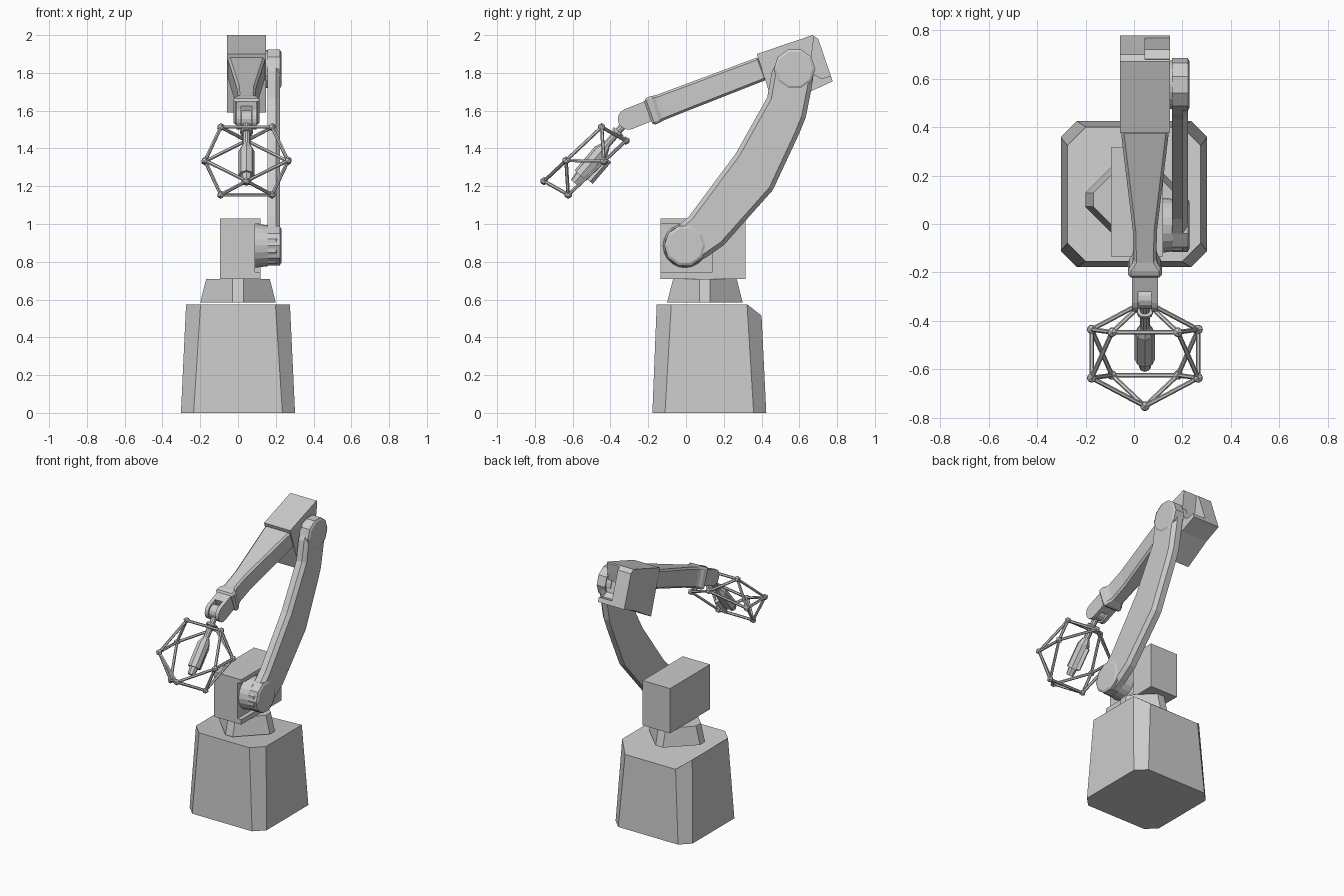
import bpy, bmesh, math
from mathutils import Vector

if "Cube" in bpy.data.objects:
    bpy.data.objects.remove(bpy.data.objects["Cube"])

grey = bpy.data.materials.new("light grey")
grey.diffuse_color = (0.6, 0.6, 0.6, 1)
grey.use_nodes = True
grey.node_tree.nodes["Principled BSDF"].inputs["Base Color"].default_value = grey.diffuse_color
CX = 0.045  # centre line of the forearm and tool


def finish(name, bm):
    bmesh.ops.recalc_face_normals(bm, faces=bm.faces)
    me = bpy.data.meshes.new(name)
    bm.to_mesh(me)
    bm.free()
    me.materials.append(grey)
    ob = bpy.data.objects.new(name, me)
    bpy.context.collection.objects.link(ob)
    return ob


def loft(name, rings, rim=None):
    """Skin a list of equal-length rings and cap both ends; rim chamfers the +x cap."""
    bm = bmesh.new()
    vs = [[bm.verts.new(p) for p in r] for r in rings]
    n = len(vs[0])
    for a, b in zip(vs, vs[1:]):
        for i in range(n):
            bm.faces.new((a[i], a[(i + 1) % n], b[(i + 1) % n], b[i]))
    bm.faces.new(vs[0])
    cap = bm.faces.new(vs[-1])
    if rim:
        bmesh.ops.recalc_face_normals(bm, faces=bm.faces)
        bmesh.ops.inset_region(bm, faces=[cap], thickness=rim, depth=rim)
    return finish(name, bm)


def prism(name, profile, x0, x1, rim=None):
    """Extrude a (y, z) profile along x."""
    return loft(name, [[(x, y, z) for y, z in profile] for x in (x0, x1)], rim)


def box(name, x0, x1, y0, y1, z0, z1):
    return prism(name, [(y0, z0), (y1, z0), (y1, z1), (y0, z1)], x0, x1)


def tube(name, p, q, r, sides=6, r2=None):
    p, q = Vector(p), Vector(q)
    rot = (q - p).to_track_quat('Z', 'Y')
    rings = []
    for c, rad in ((p, r), (q, r if r2 is None else r2)):
        rings.append([c + rot @ Vector((rad * math.cos(2 * math.pi * i / sides),
                                        rad * math.sin(2 * math.pi * i / sides), 0))
                      for i in range(sides)])
    return loft(name, rings)


def cut(ob, cutter):
    m = ob.modifiers.new("cut", 'BOOLEAN')
    m.operation, m.object, m.solver = 'DIFFERENCE', cutter, 'EXACT'
    cutter.hide_render = True
    cutter.hide_viewport = True


def octagon(hx, y0, y1, c, z, z_back=None):
    """Rectangle with chamfered corners; the back edge may sit lower."""
    zb = z if z_back is None else z_back
    return [(-hx + c, y0, z), (hx - c, y0, z), (hx, y0 + c, z), (hx, y1 - c, z),
            (hx - c, y1, zb), (-hx + c, y1, zb), (-hx, y1 - c, z), (-hx, y0 + c, z)]


# Pedestal with sloping back edge
loft("pedestal", [octagon(0.302, -0.178, 0.425, 0.067, 0),
                  octagon(0.275, -0.155, 0.4, 0.077, 0.575, 0.515)])


# Turntable collar: a diamond with blunt corners
def diamond(r, z, b=0.028):
    return [(x, 0.1 + y, z) for x, y in ((r, -b), (r, b), (b, r), (-b, r),
                                         (-r, b), (-r, -b), (-b, -r), (b, -r))]


loft("turntable", [diamond(0.2, 0.585), diamond(0.168, 0.71)])

# Shoulder block with a side recess
block = box("shoulder_block", -0.095, 0.12, -0.135, 0.315, 0.71, 1.028)
cut(block, box("shoulder_cutter", 0.09, 0.2, -0.3, 0.14, 0.745, 1.0))

# Lower arm
SH, EL = (-0.005, 0.885), (0.575, 1.82)
prism("lower_arm", [(-0.11, 0.92), (-0.11, 0.85), (-0.06, 0.79), (0.03, 0.78), (0.11, 0.825),
                    (0.2, 0.888), (0.46, 1.18), (0.6, 1.48), (0.634, 1.564), (0.665, 1.72),
                    (0.68, 1.82), (0.645, 1.89), (0.575, 1.92), (0.5, 1.89), (0.455, 1.81),
                    (0.43, 1.67), (0.264, 1.374), (0.02, 1.046)], 0.157, 0.2, 0.023)

# Joint hubs and caps
tube("shoulder_hub", (0.08, *SH), (0.16, *SH), 0.118, 20, 0.108)
tube("elbow_hub", (0.12, *EL), (0.16, *EL), 0.1, 20)
for part, c in (("shoulder", SH), ("elbow", EL)):
    tube(part + "_ring", (0.157, *c), (0.222, *c), 0.11, 10)
    tube(part + "_cap", (0.222, *c), (0.229, *c), 0.108, 10, 0.095)

# Elbow housing with a notch behind the joint
housing = prism("elbow_housing", [(0.375, 1.9), (0.67, 2.0), (0.7, 1.98), (0.777, 1.755),
                                  (0.655, 1.7), (0.475, 1.59), (0.417, 1.77)],
                CX - 0.103, CX + 0.103)
cut(housing, prism("housing_cutter", [(0.69, 2.1), (0.67, 1.93), (0.66, 1.86), (0.68, 1.79),
                                      (0.72, 1.77), (0.9, 1.83), (0.9, 2.1)], CX, 0.3))


# Tapered forearm ending in a flared flange
def section(yt, zt, yb, zb, h):
    return [(CX - h, yt, zt), (CX + h, yt, zt), (CX + h, yb, zb), (CX - h, yb, zb)]


forearm = loft("forearm", [section(0.385, 1.885, 0.43, 1.765, 0.1),
                           section(-0.03, 1.73, 0.015, 1.602, 0.05),
                           section(-0.16, 1.682, -0.115, 1.55, 0.047),
                           section(-0.193, 1.675, -0.148, 1.532, 0.07),
                           section(-0.225, 1.66, -0.175, 1.522, 0.07)])
bev = forearm.modifiers.new("edges", 'BEVEL')
bev.width, bev.segments = 0.012, 1

# Wrist fork and its knuckle
WR = Vector((-0.305, 1.555))
ax = Vector((-0.927, -0.375))
up = Vector((-ax.y, ax.x)) * -1


def wrist_profile(r, back, steps=8):
    pts = [WR - ax * back - up * r, WR - ax * back + up * r]
    for i in range(steps + 1):
        a = math.pi * i / steps
        pts.append(WR + up * r * math.cos(a) + ax * r * math.sin(a))
    return pts


for side in (-1, 1):
    xs = sorted((CX + side * 0.028, CX + side * 0.054))
    prism("wrist_prong", wrist_profile(0.056, 0.13), *xs)
b0, b1 = WR - ax * 0.13, WR - ax * 0.05
prism("wrist_body", [b0 - up * 0.056, b0 + up * 0.056, b1 + up * 0.056, b1 - up * 0.056],
      CX - 0.028, CX + 0.028)
tube("wrist_knuckle", (CX - 0.027, *WR), (CX + 0.027, *WR), 0.046, 14)

# Tool: stem, body, nose and side block
D = Vector((0, -0.65, -0.76))
T0 = Vector((CX, -0.325, 1.53))


def along(t):
    return T0 + D * t


tube("tool_stem", along(0), along(0.18), 0.02, 10)
tube("tool_collar", along(0.05), along(0.065), 0.034, 10)
tube("tool_shoulder", along(0.15), along(0.19), 0.024, 8, 0.04)
tube("tool_body", along(0.19), along(0.36), 0.042, 8)
tube("tool_nose", along(0.36), along(0.41), 0.03, 8, 0.024)
off = Vector((0, 0.045, -0.04))
tube("tool_side_block", along(0.2) + off, along(0.35) + off, 0.018, 4)

# Cage: two opposed five-sided rings joined by a zigzag of rods
U = Vector((0, 0.73, 0.685))
N = Vector((0, -0.685, 0.73))
C = Vector((CX, -0.535, 1.334))
R = 0.231


def corner(i):
    s = 1 if i % 2 == 0 else -1
    a = math.pi * i / 5
    return C + N * 0.07 * s + Vector((R * math.sin(a), 0, 0)) - U * R * math.cos(a)


for i in range(10):
    tube("cage_ring_rod", corner(i), corner(i + 2), 0.0095, 6)
    tube("cage_cross_rod", corner(i), corner(i + 1), 0.0095, 6)
    bm = bmesh.new()
    bmesh.ops.create_icosphere(bm, subdivisions=1, radius=0.022)
    bmesh.ops.translate(bm, verts=bm.verts, vec=corner(i))
    finish("cage_joint", bm)
tube("cage_mount", along(0.06), corner(5), 0.011, 6)
